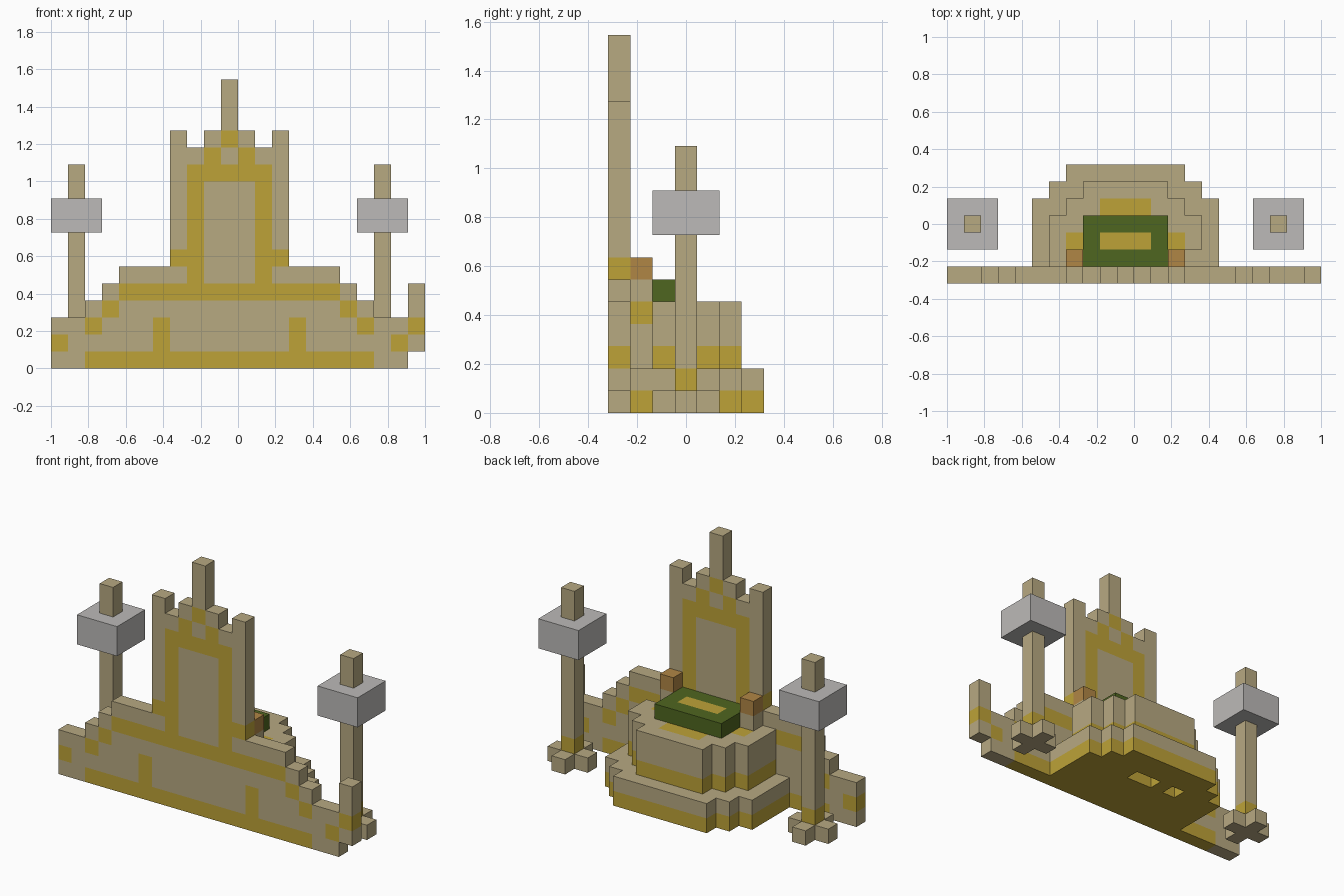
import bpy, bmesh
from mathutils import Vector

U = 2 / 22                       # edge of one block
ORIGIN = Vector((-1, -3.5 * U, 0))
MID = 10                         # centre column of the symmetric layout

cube = bpy.data.objects.get("Cube")
if cube:
    bpy.data.objects.remove(cube, do_unlink=True)

COLOURS = {
    "sandstone": (0.475, 0.398, 0.222),
    "gold": (0.509, 0.362, 0.039),
    "grey": (0.503, 0.491, 0.479),
    "green": (0.078, 0.133, 0.014),
    "copper": (0.434, 0.238, 0.060),
}
NAMES = list(COLOURS)
materials = []
for name, rgb in COLOURS.items():
    mat = bpy.data.materials.new(name)
    mat.use_nodes = True
    mat.diffuse_color = (*rgb, 1)
    mat.node_tree.nodes["Principled BSDF"].inputs["Base Color"].default_value = (*rgb, 1)
    mat.roughness = 0.8
    materials.append(mat)


def fill(cells, xs, ys, zs, colour):
    """Fill a box of blocks; each range includes both ends."""
    for i in range(xs[0], xs[1] + 1):
        for j in range(ys[0], ys[1] + 1):
            for k in range(zs[0], zs[1] + 1):
                cells[i, j, k] = colour


def build(name, cells):
    """Make the outer skin of a set of blocks, merged into large flat faces."""
    bm = bmesh.new()
    verts = {}

    def vert(p):
        key = tuple(p)
        if key not in verts:
            verts[key] = bm.verts.new(ORIGIN + Vector(key) * U)
        return verts[key]

    for cell, colour in cells.items():
        for axis in range(3):
            a, b = (axis + 1) % 3, (axis + 2) % 3
            for side in (0, 1):
                other = list(cell)
                other[axis] += 2 * side - 1
                if tuple(other) in cells:
                    continue
                ring = []
                for da, db in ((0, 0), (1, 0), (1, 1), (0, 1)):
                    p = list(cell)
                    p[axis] += side
                    p[a] += da
                    p[b] += db
                    ring.append(vert(p))
                face = bm.faces.new(ring if side else ring[::-1])
                face.material_index = NAMES.index(colour)
    bmesh.ops.dissolve_limit(bm, angle_limit=0.01, verts=bm.verts[:],
                             edges=bm.edges[:], delimit={'MATERIAL'})
    mesh = bpy.data.meshes.new(name)
    bm.to_mesh(mesh)
    bm.free()
    for mat in materials:
        mesh.materials.append(mat)
    bpy.context.collection.objects.link(bpy.data.objects.new(name, mesh))


# Stepped wall with the tall back panel, heights by distance from the centre
HEIGHTS = [17, 14, 13, 14, 6, 6, 6, 5, 4, 3, 3]


def wall_is_gold(d, k):
    base = (k == 0 and d <= 8) or (k == 4 and d <= 6)
    posts = d == 4 and k in (1, 2)
    steps = (d, k) in ((10, 1), (8, 2), (7, 3), (3, 6))
    frame = (d == 2 and 5 <= k <= 11) or (d < 2 and k == 11)
    crown = (d, k) in ((1, 12), (0, 13))
    return base or posts or steps or frame or crown


wall = {}
for i in range(21):
    d = abs(i - MID)
    for k in range(HEIGHTS[d]):
        wall[i, 0, k] = "gold" if wall_is_gold(d, k) else "sandstone"
# Raised end column
fill(wall, (21, 21), (0, 0), (1, 4), "sandstone")
wall[21, 0, 2] = "gold"
build("stepped_wall", wall)


def tier(cells, half, back, z0, z1):
    """Platform layer with stepped rear corners and a gold lowest course."""
    for k in range(z0, z1 + 1):
        colour = "gold" if k == z0 else "sandstone"
        for inset, rear in ((0, back - 2), (1, back - 1), (2, back)):
            r = half - inset
            fill(cells, (MID - r, MID + r), (1, rear), (k, k), colour)


# Two-tier platform
platform = {}
tier(platform, 5, 6, 0, 1)
tier(platform, 4, 5, 2, 4)
fill(platform, (9, 11), (4, 4), (4, 4), "gold")
for i in (MID - 3, MID + 3):
    fill(platform, (i, i), (1, 2), (4, 4), "gold")
# Recess beside the wall
for k in (2, 3, 4):
    del platform[14, 1, k]
platform[13, 1, 2] = "sandstone"
# Openings in the underside
for i in (8, 10, 11):
    del platform[i, 4, 0]
build("platform", platform)

# Green seat with a gold inlay
seat = {}
fill(seat, (8, 12), (1, 3), (5, 5), "green")
fill(seat, (9, 11), (2, 2), (5, 5), "gold")
build("seat", seat)

# Mirrored parts: arm posts, pillars and lanterns
for side, s in (("right", -1), ("left", 1)):
    i = MID + 3 * s
    build(side + "_arm_post", {(i, 1, 5): "sandstone", (i, 1, 6): "copper"})

    c = MID + 9 * s
    pillar = {}
    fill(pillar, (c, c), (3, 3), (0, 11), "sandstone")
    fill(pillar, (c - 1, c + 1), (3, 3), (0, 0), "sandstone")
    fill(pillar, (c, c), (2, 4), (0, 0), "sandstone")
    pillar[c, 3, 1] = "gold"
    build(side + "_pillar", pillar)

    lantern = {}
    fill(lantern, (c - 1, c + 1), (2, 4), (8, 9), "grey")
    build(side + "_lantern", lantern)
